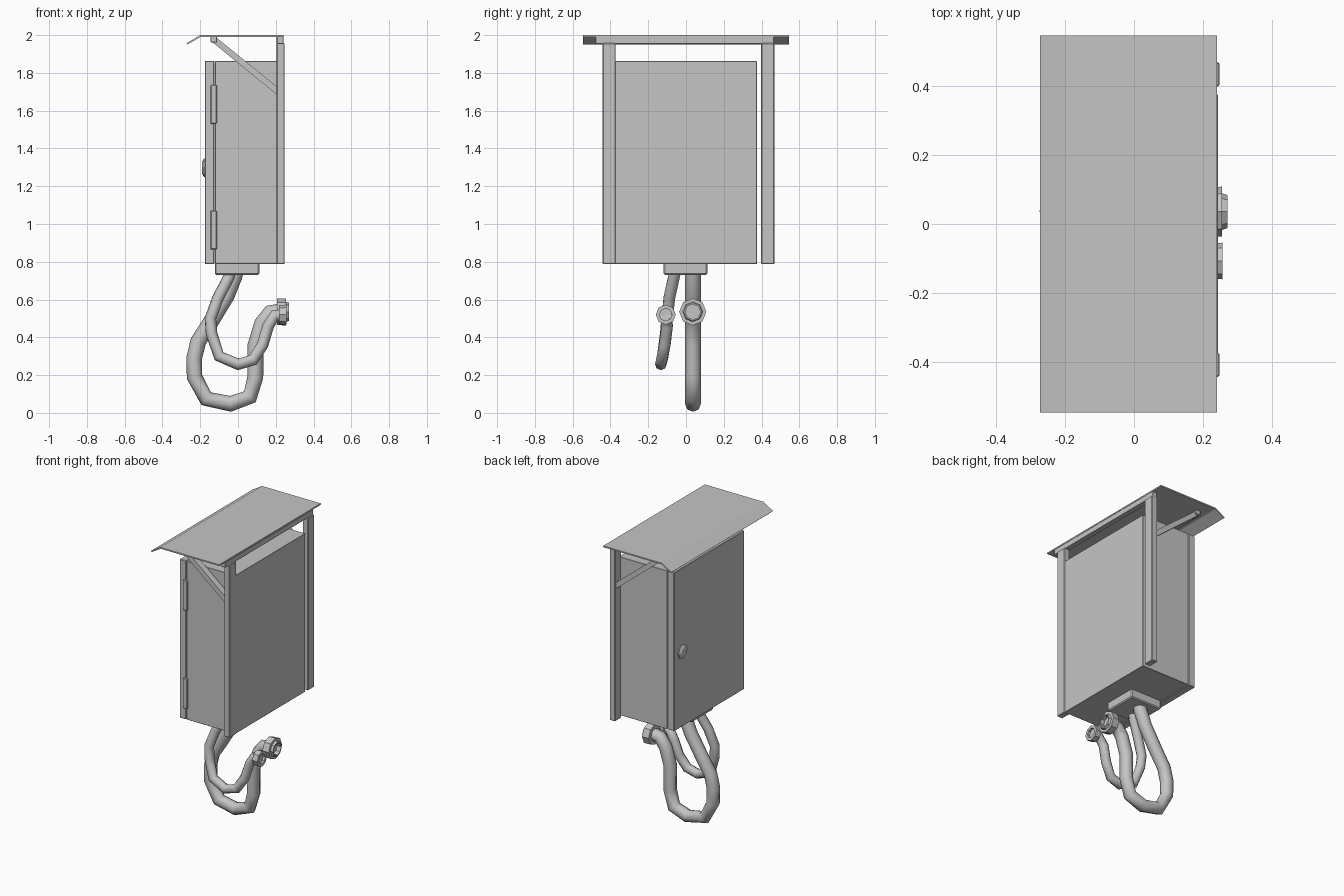
import bpy
import bmesh
from math import pi

cube = bpy.data.objects.get("Cube")
if cube:
    bpy.data.objects.remove(cube, do_unlink=True)

GREY = (0.56, 0.56, 0.56, 1)
grey = bpy.data.materials.new("grey_metal")
grey.use_nodes = True
grey.diffuse_color = GREY
grey.node_tree.nodes["Principled BSDF"].inputs["Base Color"].default_value = GREY


def add_object(name, bm):
    bmesh.ops.recalc_face_normals(bm, faces=bm.faces)
    mesh = bpy.data.meshes.new(name)
    bm.to_mesh(mesh)
    bm.free()
    mesh.materials.append(grey)
    obj = bpy.data.objects.new(name, mesh)
    bpy.context.collection.objects.link(obj)
    return obj


def box(name, x, y, z, bevel):
    """Bevelled box between low and high limits on each axis."""
    bm = bmesh.new()
    bmesh.ops.create_cube(bm, size=1)
    for v in bm.verts:
        v.co = [(lo + hi) / 2 + c * (hi - lo) for c, (lo, hi) in zip(v.co, (x, y, z))]
    bmesh.ops.bevel(bm, geom=bm.edges[:], offset=bevel, segments=1, affect='EDGES')
    return add_object(name, bm)


def extrude_y(name, outline, y0, y1):
    """Prism from an outline in the xz plane."""
    bm = bmesh.new()
    face = bm.faces.new([bm.verts.new((x, y0, z)) for x, z in outline])
    new = bmesh.ops.extrude_face_region(bm, geom=[face])["geom"]
    verts = [e for e in new if isinstance(e, bmesh.types.BMVert)]
    bmesh.ops.translate(bm, verts=verts, vec=(0, y1 - y0, 0))
    # The extrusion leaves the starting cap open to the inside, so keep one cap at each end
    if not any(abs(f.normal.y) > 0.9 and abs(f.calc_center_median().y - y0) < 1e-4
               for f in bm.faces):
        bm.faces.new([v for v in bm.verts if v not in verts])
    return add_object(name, bm)


def lathe_x(name, profile, y, z, sides):
    """Revolve (x, radius) points around an axis along x."""
    bm = bmesh.new()
    verts = [bm.verts.new((x, y, z + r)) for x, r in profile]
    edges = [bm.edges.new(pair) for pair in zip(verts, verts[1:])]
    bmesh.ops.spin(bm, geom=verts + edges, cent=(0, y, z), axis=(1, 0, 0),
                   angle=2 * pi, steps=sides, use_merge=True)
    bmesh.ops.remove_doubles(bm, verts=bm.verts[:], dist=0.0005)
    return add_object(name, bm)


def cable(name, points, radius):
    """Smooth hose along a path."""
    curve = bpy.data.curves.new(name, 'CURVE')
    curve.dimensions = '3D'
    curve.bevel_depth = radius
    curve.bevel_resolution = 2
    curve.use_fill_caps = True
    spline = curve.splines.new('POLY')
    spline.points.add(len(points) - 1)
    for p, co in zip(spline.points, points):
        p.co = (*co, 1)
    curve.materials.append(grey)
    obj = bpy.data.objects.new(name, curve)
    bpy.context.collection.objects.link(obj)
    bpy.ops.object.select_all(action='DESELECT')
    obj.select_set(True)
    bpy.context.view_layer.objects.active = obj
    bpy.ops.object.convert(target='MESH')
    bpy.ops.object.shade_smooth_by_angle(angle=pi / 3)


# Cabinet flush with the posts at the back, door and cable gland
box("cabinet", (-0.122, 0.243), (-0.376, 0.375), (0.788, 1.862), 0.002)
box("door", (-0.175, -0.125), (-0.377, 0.376), (0.787, 1.864), 0.004)
box("cable_gland", (-0.123, 0.113), (-0.119, 0.113), (0.731, 0.795), 0.007)
for label, z in (("upper", 1.633), ("lower", 0.968)):
    box(label + "_hinge", (-0.145, -0.112), (-0.388, -0.36), (z - 0.103, z + 0.103), 0.004)
lathe_x("door_knob", [(-0.172, 0.048), (-0.181, 0.048), (-0.191, 0.03), (-0.191, 0)],
        0.29, 1.298, 8)

# Posts with diagonal braces
for side, y in (("right", -0.407), ("left", 0.433)):
    box(side + "_post", (0.205, 0.247), (y - 0.035, y + 0.035), (0.787, 1.957), 0.004)
    extrude_y(side + "_brace", [(-0.14, 1.99), (-0.14, 1.966), (0.215, 1.677), (0.215, 1.72),
                                (-0.112, 1.985)], y - 0.022, y + 0.022)

# Roof sheet with a drooping lip, on two beams
extrude_y("roof", [(0.24, 2), (-0.2, 2), (-0.272, 1.957), (-0.266, 1.951),
                   (-0.198, 1.991), (0.24, 1.991)], -0.545, 0.545)
box("front_beam", (-0.145, -0.11), (-0.48, 0.465), (1.96, 1.992), 0.003)
box("rear_beam", (0.205, 0.24), (-0.48, 0.465), (1.953, 1.992), 0.003)

# Hanging cables
thick_path = [(-0.005, 0.78), (-0.02, 0.72), (-0.06, 0.62), (-0.145, 0.48), (-0.21, 0.38),
              (-0.232, 0.29), (-0.23, 0.19), (-0.168, 0.075), (-0.04, 0.048), (0.063, 0.085),
              (0.092, 0.19), (0.093, 0.36), (0.128, 0.475), (0.17, 0.53), (0.225, 0.537)]
cable("thick_cable", [(x, 0.037, z) for x, z in thick_path], 0.042)
cable("thin_cable", [(-0.03, -0.05, 0.78), (-0.05, -0.065, 0.715), (-0.105, -0.088, 0.61),
                     (-0.146, -0.1, 0.5), (-0.14, -0.107, 0.42), (-0.1, -0.123, 0.3),
                     (0, -0.133, 0.257), (0.08, -0.128, 0.28), (0.13, -0.112, 0.36),
                     (0.16, -0.1, 0.46), (0.195, -0.106, 0.515), (0.24, -0.108, 0.52)], 0.031)

# Open couplings on the cable ends
lathe_x("thick_coupling", [(0.22, 0), (0.207, 0.038), (0.207, 0.07), (0.255, 0.072),
                           (0.255, 0.053), (0.27, 0.048), (0.27, 0.04), (0.24, 0.04),
                           (0.24, 0)], 0.036, 0.535, 8)
lathe_x("thin_coupling", [(0.222, 0), (0.216, 0.03), (0.216, 0.05), (0.256, 0.053),
                          (0.256, 0.033), (0.24, 0.033), (0.24, 0)], -0.107, 0.52, 8)
